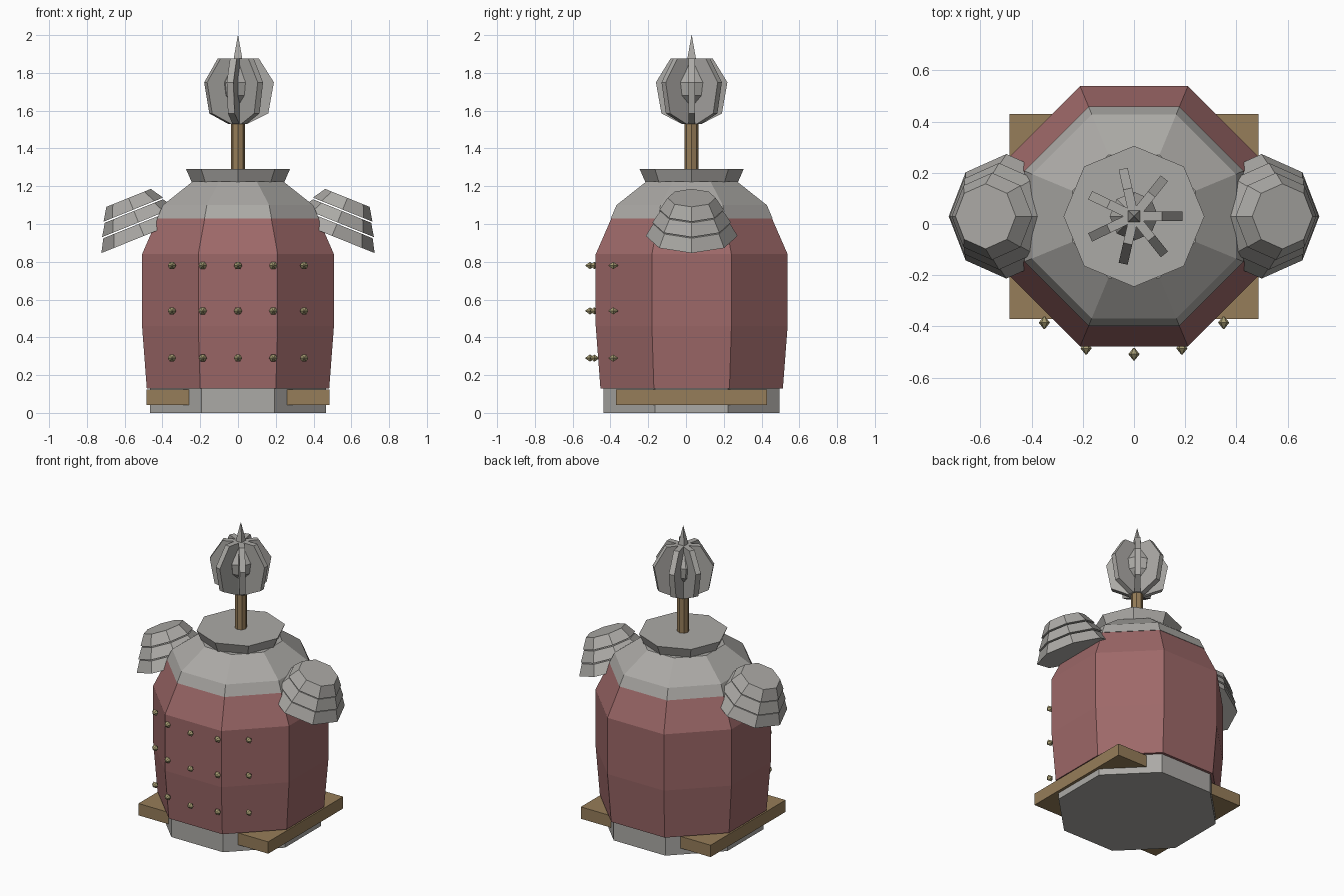
import bpy, bmesh, math
from mathutils import Matrix, Vector

if "Cube" in bpy.data.objects:
    bpy.data.objects.remove(bpy.data.objects["Cube"])

CY = 0.03  # every part is centred on this y


def material(name, rgb):
    m = bpy.data.materials.new(name)
    m.diffuse_color = (*rgb, 1)
    m.use_nodes = True
    m.node_tree.nodes["Principled BSDF"].inputs["Base Color"].default_value = m.diffuse_color
    return m


STEEL = material("steel grey", (0.41, 0.40, 0.38))
RED = material("faded red", (0.34, 0.14, 0.14))
WOOD = material("brown wood", (0.305, 0.205, 0.1))
BRASS = material("pale brass", (0.38, 0.33, 0.17))


def finish(name, bm, mat):
    bmesh.ops.remove_doubles(bm, verts=bm.verts, dist=1e-5)
    bmesh.ops.recalc_face_normals(bm, faces=bm.faces)
    me = bpy.data.meshes.new(name)
    bm.to_mesh(me)
    bm.free()
    me.materials.append(mat)
    ob = bpy.data.objects.new(name, me)
    bpy.context.collection.objects.link(ob)
    return ob


def loft(bm, profile, sides, turn=0.0, matrix=Matrix()):
    """Closed stack of polygon rings from (radius, z) pairs."""
    rings = []
    for r, z in profile:
        rings.append([bm.verts.new(matrix @ Vector((r * math.cos(a), r * math.sin(a), z)))
                      for a in (turn + 2 * math.pi * i / sides for i in range(sides))])
    for lo, hi in zip(rings, rings[1:]):
        for i in range(sides):
            j = (i + 1) % sides
            bm.faces.new((lo[i], lo[j], hi[j], hi[i]))
    bm.faces.new(rings[0][::-1])
    bm.faces.new(rings[-1])


def turned(name, profile, sides, mat, turn=0.0):
    bm = bmesh.new()
    loft(bm, profile, sides, turn, Matrix.Translation((0, CY, 0)))
    return finish(name, bm, mat)


FLAT = math.pi / 8                 # octagon with a flat side to the front
K = 1 / math.cos(FLAT)             # flat-to-flat half width -> corner radius

# Barrel body, base and shoulder plate
turned("base", [(0.466 * K, 0), (0.466 * K, 0.14)], 8, STEEL, FLAT)
turned("body", [(0.483 * K, 0.13), (0.508 * K, 0.46), (0.508 * K, 0.84), (0.425 * K, 1.03)],
       8, RED, FLAT)
turned("shoulder_plate", [(0.428 * K, 1.03), (0.398 * K, 1.10), (0.24 * K, 1.225)],
       8, STEEL, FLAT)
turned("collar", [(0.24, 1.21), (0.275, 1.29)], 8, STEEL)

# Wooden foot planks
for side, label in ((-1, "left"), (1, "right")):
    bm = bmesh.new()
    bmesh.ops.create_cube(bm, size=1, matrix=Matrix.Translation((side * 0.372, CY, 0.083))
                          @ Matrix.Diagonal((0.226, 0.80, 0.08, 1)))
    finish(label + "_foot_plank", bm, WOOD)

# Layered shoulder guards, tilted outwards
for side, label in ((-1, "left"), (1, "right")):
    bm = bmesh.new()
    place = (Matrix.Translation((side * 0.498, CY, 0.937))
             @ Matrix.Rotation(side * math.radians(22), 4, 'Y'))
    for top_r, low_r, top, low in ((0.127, 0.170, 0.217, 0.150),
                                   (0.166, 0.208, 0.142, 0.077),
                                   (0.204, 0.243, 0.069, 0.0)):
        loft(bm, [(low_r, low), (top_r, top)], 8, 0, place)
    finish(label + "_shoulder_guard", bm, STEEL)

# Rows of studs on the front
bm = bmesh.new()
for z in (0.29, 0.54, 0.78):
    for x, y in ((-0.35, -0.385), (-0.187, -0.485), (0, -0.508), (0.187, -0.485), (0.35, -0.385)):
        loft(bm, [(0.003, -0.024), (0.022, 0), (0.003, 0.024)], 6, 0,
             Matrix.Translation((x, y, z)) @ Matrix.Rotation(math.pi / 2, 4, 'X'))
finish("studs", bm, BRASS)

# Mace: handle, core, spike and seven flanges
turned("mace_handle", [(0.037, 1.28), (0.037, 1.56)], 8, WOOD)
turned("mace_core", [(0.032, 1.53), (0.035, 1.63), (0.085, 1.68), (0.095, 1.75),
                     (0.06, 1.81), (0.028, 1.87)], 8, STEEL)
turned("mace_spike", [(0.036, 1.86), (0.001, 2.0)], 4, STEEL, math.pi / 4)
bm = bmesh.new()
outline = [(0.02, 1.53), (0.05, 1.53), (0.16, 1.585), (0.19, 1.75), (0.11, 1.877),
           (0.02, 1.877)]
for i in range(7):
    m = Matrix.Translation((0, CY, 0)) @ Matrix.Rotation(2 * math.pi * i / 7, 4, 'Z')
    a, b = [[bm.verts.new(m @ Vector((r, t, z))) for r, z in outline] for t in (-0.018, 0.018)]
    bm.faces.new(a)
    bm.faces.new(b[::-1])
    for j in range(len(outline)):
        k = (j + 1) % len(outline)
        bm.faces.new((a[j], b[j], b[k], a[k]))
finish("mace_flanges", bm, STEEL)
